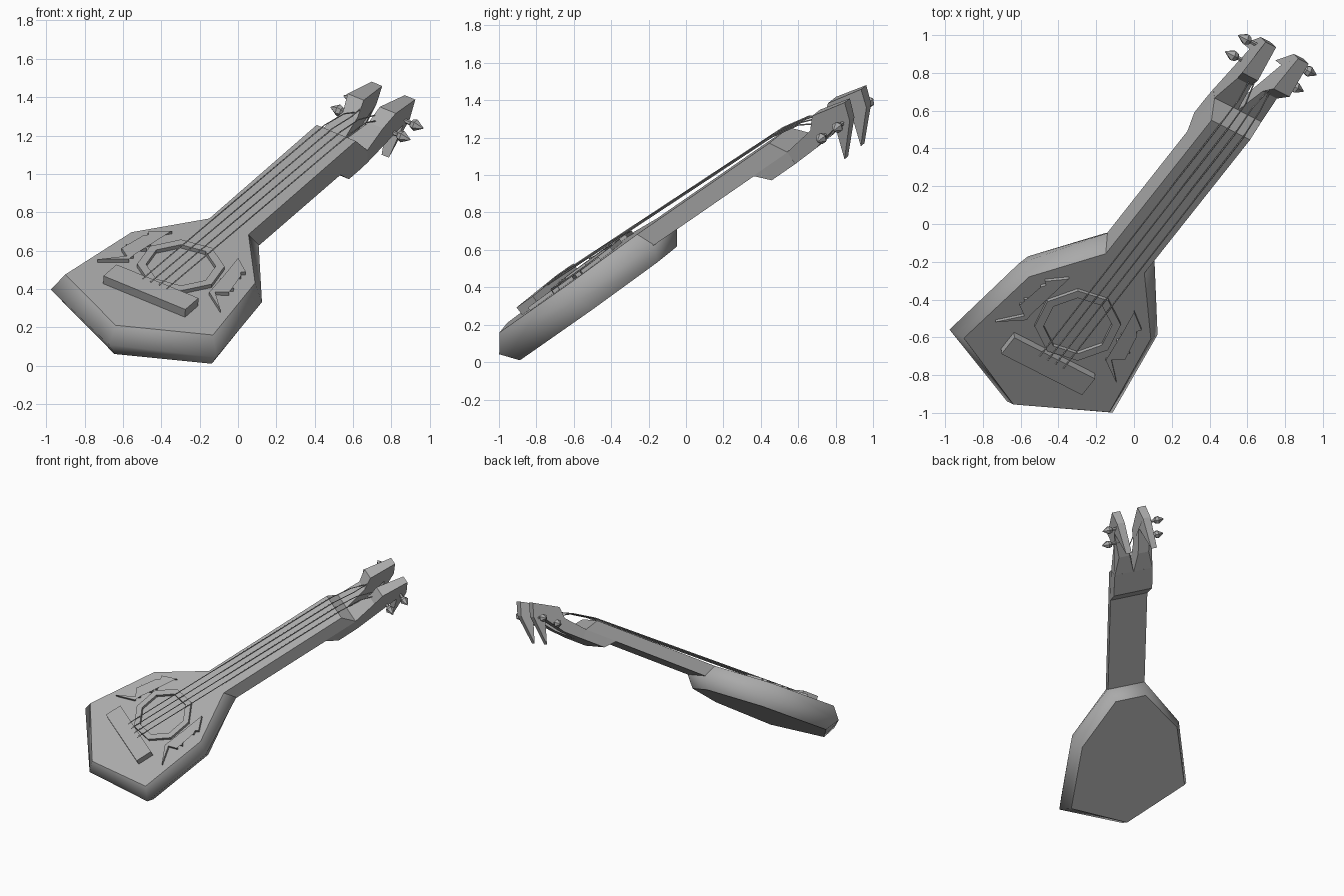
import bpy, bmesh, math
from mathutils import Vector, Matrix

cube = bpy.data.objects.get("Cube")
if cube:
    bpy.data.objects.remove(cube)

grey = bpy.data.materials.new("plain grey")
grey.use_nodes = True
grey.diffuse_color = (0.4, 0.4, 0.4, 1)
grey.node_tree.nodes["Principled BSDF"].inputs["Base Color"].default_value = (0.4, 0.4, 0.4, 1)

# Leaning frame: x across the face, y along the neck, z out of the face
out = Vector((0.034, -0.586, 0.81)).normalized()
along = Vector((0.546, 0.694, 0.47))
along = (along - out * along.dot(out)).normalized()
across = along.cross(out)
LEAN = Matrix((across, along, out)).transposed().to_4x4()
LEAN.translation = (-0.143, -0.33, 0.642)


def finish(obj, mirror=False):
    bpy.context.scene.collection.objects.link(obj)
    obj.data.materials.append(grey)
    obj.matrix_world = LEAN
    if mirror:
        obj.modifiers.new("Mirror", "MIRROR").use_mirror_merge = False
    return obj


def loft(name, rings, mirror=False, closed=False, smooth=False):
    """Skin a row of equal point rings, capped unless closed into a loop."""
    bm = bmesh.new()
    loops = [[bm.verts.new(p) for p in ring] for ring in rings]
    n = len(loops[0])
    pairs = list(zip(loops, loops[1:]))
    if closed:
        pairs.append((loops[-1], loops[0]))
    for a, b in pairs:
        for i in range(n):
            j = (i + 1) % n
            bm.faces.new((a[i], a[j], b[j], b[i])).smooth = smooth
    if not closed:
        bm.faces.new(loops[0])
        bm.faces.new(loops[-1])
    bmesh.ops.recalc_face_normals(bm, faces=bm.faces)
    mesh = bpy.data.meshes.new(name)
    bm.to_mesh(mesh)
    bm.free()
    return finish(bpy.data.objects.new(name, mesh), mirror)


def body_ring(half, z):
    left = [(-x, y) for x, y in reversed(half) if x > 0]
    return [(x, y, z) for x, y in half + left]


# Body: flat front and back with a bulging rim
face = [(0, -0.907), (0.46, -0.682), (0.385, -0.165), (0.122, 0.175)]
rim = [(0, -0.963), (0.516, -0.73), (0.44, -0.178), (0.146, 0.241)]
loft("body", [body_ring(face, 0), body_ring(rim, -0.093), body_ring(face, -0.185)],
     smooth=True)


# Neck: tapered bar with a thickened heel below the head
def neck_ring(y, top, top_w, bottom, bottom_w):
    mid = min(top, -0.094)
    side = [(top_w, top), (0.149, mid - 0.001), (bottom_w, bottom)]
    return [(x, y, z) for x, z in side] + [(-x, y, z) for x, z in reversed(side)]


loft("neck", [
    neck_ring(0.16, 0, 0.122, -0.098, 0.148),
    neck_ring(1.015, 0, 0.122, -0.098, 0.15),
    neck_ring(1.095, 0, 0.122, -0.17, 0.155),
    neck_ring(1.2, 0, 0.122, -0.17, 0.155),
    neck_ring(1.276, -0.093, 0.148, -0.17, 0.153),
])

# Forked head: each arm ends in a fang pointing backwards (y, z, inner x, outer x)
arm = [
    (1.27, -0.094, 0, 0.149), (1.46, -0.07, 0.035, 0.125),
    (1.54, -0.01, 0.05, 0.15), (1.75, -0.05, 0.07, 0.136),
    (1.707, -0.146, 0.075, 0.135), (1.53, -0.3, 0.08, 0.125),
    (1.62, -0.13, 0.05, 0.15), (1.42, -0.165, 0.035, 0.12),
    (1.27, -0.17, 0, 0.153),
]
loft("head_arms", [[(a, y, z) for y, z, a, b in arm],
                   [(b, y, z) for y, z, a, b in arm]], mirror=True)

# Tuning pegs: thin shaft with a pointed knob
knob = [(0.1, 0.012), (0.17, 0.012), (0.178, 0.024), (0.2, 0.032), (0.247, 0.003)]
for name, y, z in (("lower_pegs", 1.535, -0.135), ("upper_pegs", 1.66, -0.135)):
    loft(name, [[(x, y + r * math.cos(k * math.pi / 3), z + r * math.sin(k * math.pi / 3))
                 for k in range(6)] for x, r in knob], mirror=True)


# Eight-sided ring around the sound hole
def octagon(r, z):
    turn = math.radians(33)
    return [(r * math.cos(turn + k * math.pi / 4),
             -0.285 + r * math.sin(turn + k * math.pi / 4), z) for k in range(8)]


loft("sound_hole_ring", [octagon(0.228, -0.005), octagon(0.228, 0.022),
                         octagon(0.182, 0.022), octagon(0.182, -0.005)], closed=True)

# Bridge bar
loft("bridge", [[(x, y, z) for x, y in
                 ((-0.255, -0.635), (0.255, -0.635), (0.255, -0.51), (-0.255, -0.51))]
                for z in (-0.005, 0.05)])

# Raised zigzag ornaments
zigzag = [(0.25, -0.375), (0.335, -0.315), (0.23, -0.24), (0.305, -0.155)]
outline = ([(0.383, -0.494)] + [(x, y - 0.022) for x, y in zigzag] + [(0.206, -0.054)]
           + [(x, y + 0.022) for x, y in reversed(zigzag)])
loft("zigzag_ornaments", [[(x, y, z) for x, y in outline] for z in (-0.005, 0.02)],
     mirror=True)

# Strings: bridge to nut, then down to the arms
for i in range(4):
    x = -0.075 + 0.05 * i
    side = 1 if x > 0 else -1
    path = [(x, -0.54, 0.05), (x, 1.2, 0.018), (x * 0.9, 1.38, -0.01),
            (side * 0.065, 1.5 + 0.1 * (abs(x) < 0.05), -0.07)]
    curve = bpy.data.curves.new("string", "CURVE")
    curve.dimensions = "3D"
    curve.bevel_depth = 0.004
    curve.bevel_resolution = 0
    line = curve.splines.new("POLY")
    line.points.add(len(path) - 1)
    for point, co in zip(line.points, path):
        point.co = (*co, 1)
    finish(bpy.data.objects.new("string_%d" % (i + 1), curve))
